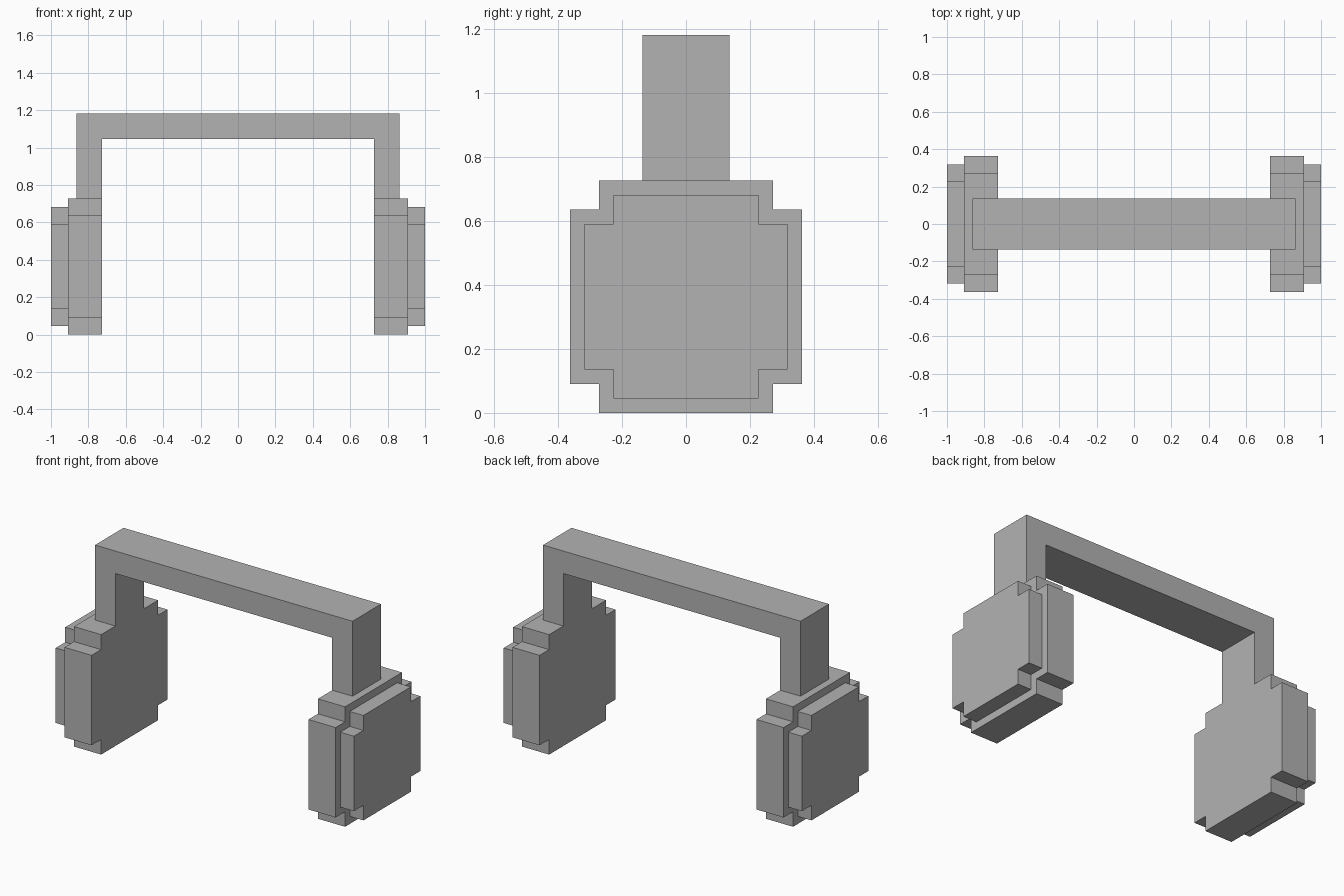
import bpy
import bmesh

cube = bpy.data.objects.get("Cube")
if cube:
    bpy.data.objects.remove(cube, do_unlink=True)

U = 1 / 22  # grid unit of the blocky design

grey = bpy.data.materials.new("plain grey")
grey.use_nodes = True
colour = (0.45, 0.45, 0.45, 1)
grey.diffuse_color = colour
grey.node_tree.nodes["Principled BSDF"].inputs["Base Color"].default_value = colour


def extrude_profile(name, points, offset):
    """Flat polygon pushed along offset into a closed solid."""
    bm = bmesh.new()
    face = bm.faces.new([bm.verts.new(p) for p in points])
    moved = bmesh.ops.extrude_face_region(bm, geom=[face], use_keep_orig=True)["geom"]
    verts = [v for v in moved if isinstance(v, bmesh.types.BMVert)]
    bmesh.ops.translate(bm, verts=verts, vec=offset)
    bmesh.ops.recalc_face_normals(bm, faces=bm.faces)
    mesh = bpy.data.meshes.new(name)
    bm.to_mesh(mesh)
    bm.free()
    mesh.materials.append(grey)
    obj = bpy.data.objects.new(name, mesh)
    bpy.context.collection.objects.link(obj)
    return obj


def notched_pad(name, x0, x1, half, notch):
    """Square pad with a square notch cut from every corner."""
    h, n, centre = half * U, (half - notch) * U, 8 * U
    outline = [(h, -n), (h, n), (n, n), (n, h), (-n, h), (-n, n),
               (-h, n), (-h, -n), (-n, -n), (-n, -h), (n, -h), (n, -n)]
    points = [(x0 * U, y, z + centre) for y, z in outline]
    return extrude_profile(name, points, ((x1 - x0) * U, 0, 0))


# Headband: one arch standing on the ear cups
arch = [(-19, 16), (-19, 26), (19, 26), (19, 16),
        (16, 16), (16, 23), (-16, 23), (-16, 16)]
extrude_profile("headband", [(x * U, -3 * U, z * U) for x, z in arch], (0, 6 * U, 0))

# Ear cups and their outer caps
for side, sign in (("left", 1), ("right", -1)):
    notched_pad(side + "_ear_cup", sign * 16, sign * 20, 8, 2)
    notched_pad(side + "_outer_cap", sign * 20, sign * 22, 7, 2)
